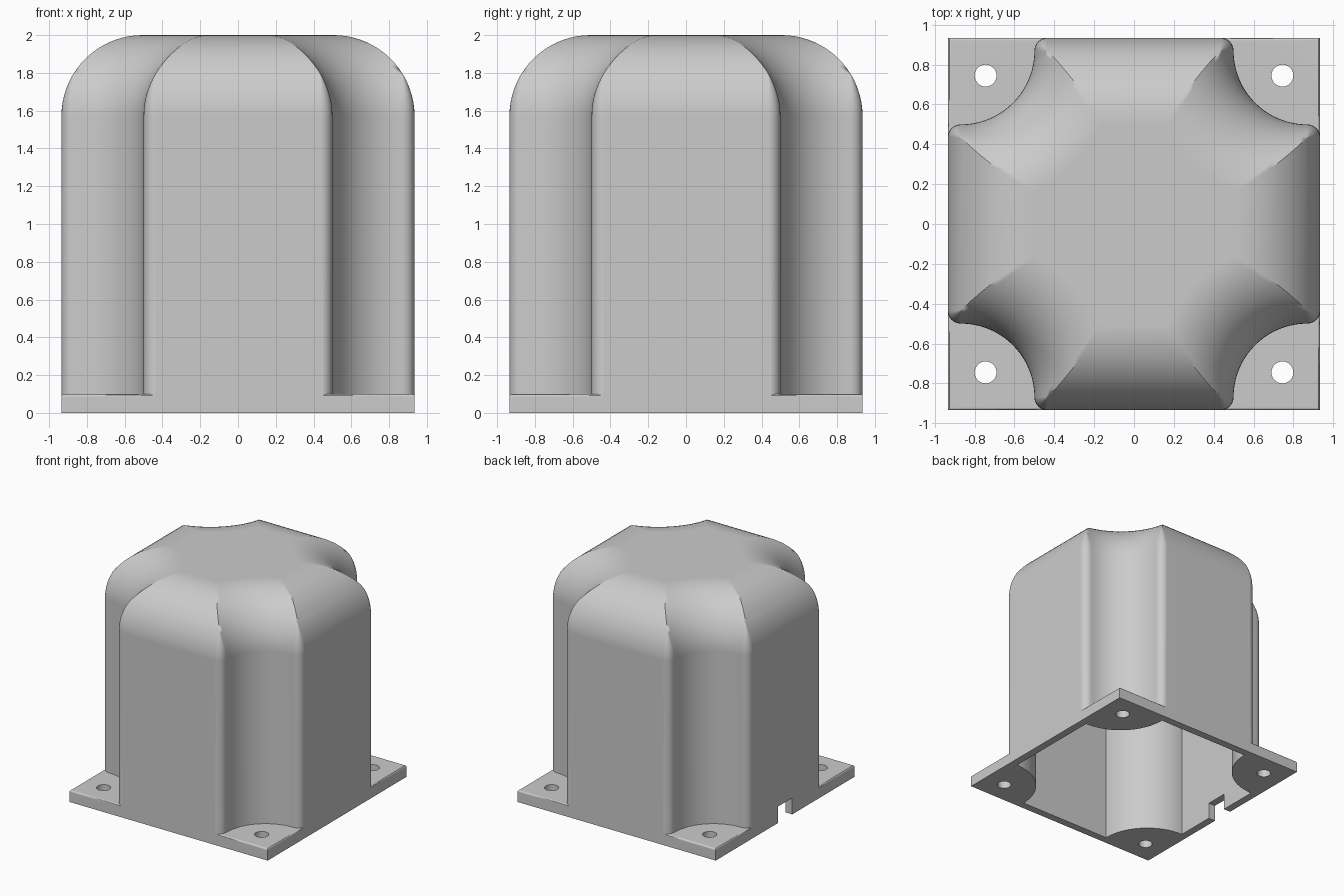
import bpy, bmesh, math
from mathutils import Matrix

if "Cube" in bpy.data.objects:
    bpy.data.objects.remove(bpy.data.objects["Cube"])

HALF = 0.935              # half width of the square footprint
SCOOP, SCOOP_R = 0.87, 0.37   # centre and radius of the corner scoops
TIP_R = HALF - SCOOP      # rounding of the vertical lobe edges
DOME_Z, DOME_R = 1.57, 0.43   # start and radius of the rounded top
WALL = 0.065


def section(d):
    """Plan outline of the housing, offset inwards by d."""
    r = max(TIP_R - d, 0)
    trim = math.asin(max(d - TIP_R, 0) / (SCOOP_R + d))
    c = SCOOP - SCOOP_R - TIP_R
    start, end = math.pi + trim, 1.5 * math.pi - trim
    big = SCOOP_R + d
    mitre = (SCOOP + big * math.cos(start), SCOOP + big * math.sin(start))
    quarter = []
    for i in range(7):
        a = math.pi / 2 * (1 - i / 6)
        quarter.append((c + r * math.cos(a), SCOOP + r * math.sin(a)) if r > 1e-6 else mitre)
    for i in range(1, 24):
        a = start + (end - start) * i / 24
        quarter.append((SCOOP + big * math.cos(a), SCOOP + big * math.sin(a)))
    quarter += [(y, x) for x, y in quarter[6::-1]]
    pts = []
    for k in range(4):
        for x, y in quarter:
            for _ in range(k):
                x, y = y, -x
            pts.append((x, y))
    return pts


def finish(name, bm):
    bmesh.ops.remove_doubles(bm, verts=bm.verts, dist=1e-5)
    bmesh.ops.recalc_face_normals(bm, faces=bm.faces)
    mesh = bpy.data.meshes.new(name)
    bm.to_mesh(mesh)
    bm.free()
    ob = bpy.data.objects.new(name, mesh)
    bpy.context.collection.objects.link(ob)
    return ob


def domed_solid(name, offset, bottom):
    """Closed solid with the scooped outline and a rounded top."""
    bm = bmesh.new()
    r = DOME_R - offset
    levels = [(offset, bottom)]
    for i in range(19):
        t = math.pi / 2 * i / 18
        levels.append((DOME_R - r * math.cos(t), DOME_Z + r * math.sin(t)))
    rings = [[bm.verts.new((x, y, z)) for x, y in section(d)] for d, z in levels]
    for low, high in zip(rings, rings[1:]):
        for i in range(len(low)):
            j = (i + 1) % len(low)
            bm.faces.new((low[i], low[j], high[j], high[i]))
    bm.faces.new(rings[0])
    bm.faces.new(rings[-1])
    return finish(name, bm)


def box(name, x, y, z):
    bm = bmesh.new()
    size = [b - a for a, b in (x, y, z)]
    mid = [(a + b) / 2 for a, b in (x, y, z)]
    bmesh.ops.create_cube(bm, size=1, matrix=Matrix.Translation(mid) @ Matrix.Diagonal((*size, 1)))
    return finish(name, bm)


def boolean(ob, tool, operation):
    mod = ob.modifiers.new("boolean", 'BOOLEAN')
    mod.object, mod.operation, mod.solver = tool, operation, 'EXACT'
    bpy.context.view_layer.objects.active = ob
    bpy.ops.object.modifier_apply(modifier=mod.name)
    bpy.data.objects.remove(tool)


# Outer housing
housing = domed_solid("housing", 0, 0)

# Square mounting plate with a softened top edge
plate = box("mounting_plate", (-HALF, HALF), (-HALF, HALF), (0, 0.1))
bm = bmesh.new()
bm.from_mesh(plate.data)
top = [e for e in bm.edges if all(v.co.z > 0.05 for v in e.verts)]
bmesh.ops.bevel(bm, geom=top, offset=0.015, segments=3, profile=0.5, affect='EDGES')
bm.to_mesh(plate.data)
bm.free()
boolean(housing, plate, 'UNION')

# Hollow inside, open at the bottom
boolean(housing, domed_solid("cavity", WALL, -0.2), 'DIFFERENCE')

# Screw holes in the four corners
for sx in (-1, 1):
    for sy in (-1, 1):
        bm = bmesh.new()
        bmesh.ops.create_cone(bm, cap_ends=True, segments=32, radius1=0.055, radius2=0.055, depth=0.4,
                              matrix=Matrix.Translation((sx * 0.745, sy * 0.745, 0.05)))
        boolean(housing, finish("screw_hole", bm), 'DIFFERENCE')

# Cable notch in the left wall
boolean(housing, box("cable_notch", (-1.1, -0.8), (-0.095, 0.095), (-0.1, 0.14)), 'DIFFERENCE')

# Colour and shading
grey = bpy.data.materials.new("light_grey")
grey.diffuse_color = (0.6, 0.6, 0.6, 1)
grey.use_nodes = True
grey.node_tree.nodes["Principled BSDF"].inputs["Base Color"].default_value = grey.diffuse_color
housing.data.materials.clear()
housing.data.materials.append(grey)
for p in housing.data.polygons:
    p.material_index = 0
bpy.ops.object.select_all(action='DESELECT')
housing.select_set(True)
bpy.context.view_layer.objects.active = housing
bpy.ops.object.shade_smooth_by_angle(angle=math.radians(30))
weighted = housing.modifiers.new("weighted_normals", 'WEIGHTED_NORMAL')
weighted.keep_sharp = True
